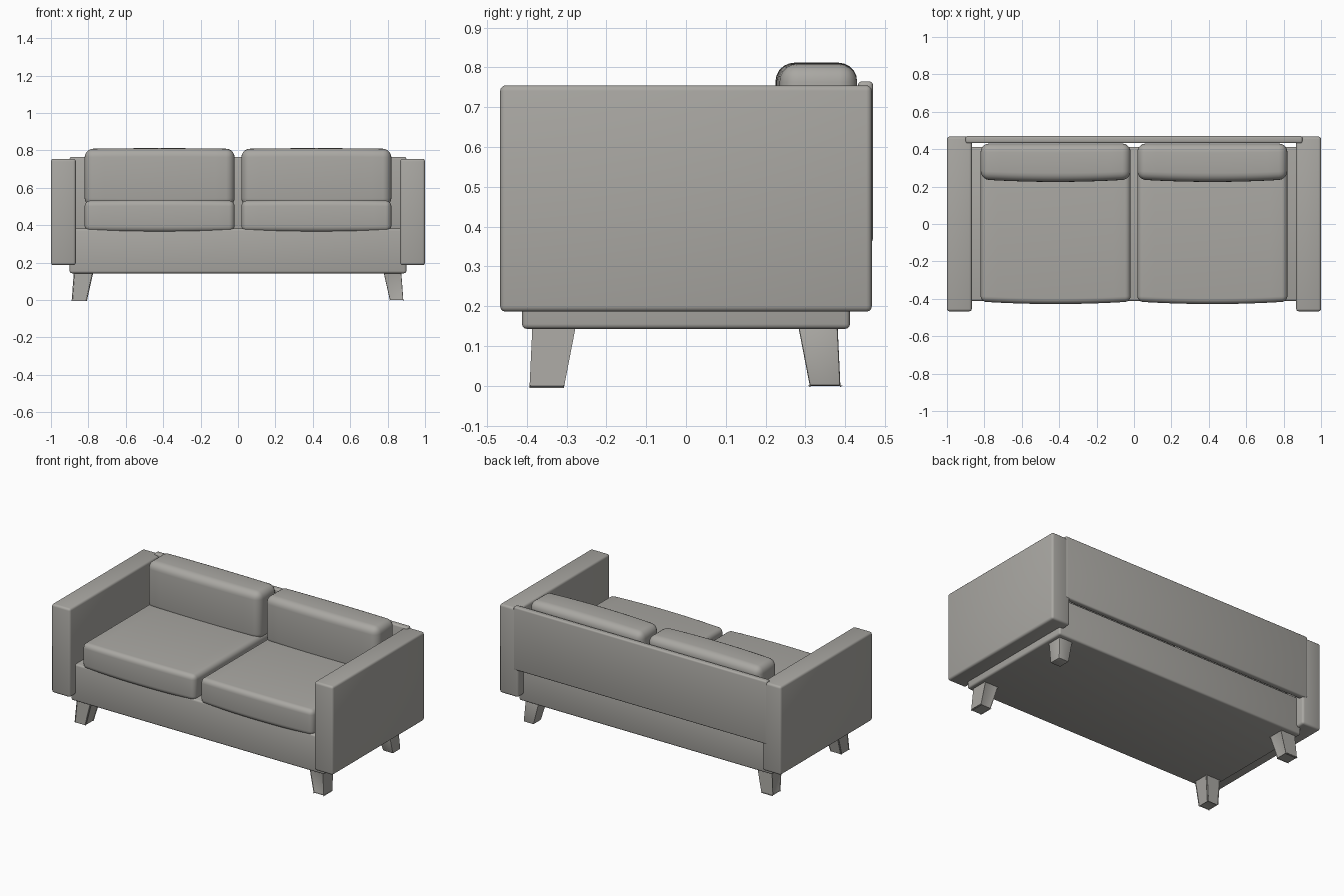
import bpy, bmesh
from mathutils import Vector

if "Cube" in bpy.data.objects:
    bpy.data.objects.remove(bpy.data.objects["Cube"])

fabric = bpy.data.materials.new("warm_grey")
fabric.diffuse_color = (0.40, 0.39, 0.365, 1)
fabric.use_nodes = True
fabric.node_tree.nodes["Principled BSDF"].inputs["Base Color"].default_value = fabric.diffuse_color


def finish(name, bm):
    bmesh.ops.recalc_face_normals(bm, faces=bm.faces)
    mesh = bpy.data.meshes.new(name)
    bm.to_mesh(mesh)
    bm.free()
    mesh.materials.append(fabric)
    obj = bpy.data.objects.new(name, mesh)
    bpy.context.collection.objects.link(obj)
    bpy.ops.object.select_all(action='DESELECT')
    bpy.context.view_layer.objects.active = obj
    obj.select_set(True)
    bpy.ops.object.shade_smooth_by_angle(angle=0.6)
    return obj


def box(lo, hi, radius, segments):
    """Rounded box between two corners."""
    bm = bmesh.new()
    bmesh.ops.create_cube(bm, size=1)
    for v in bm.verts:
        v.co = Vector([(a + b) / 2 + c * (b - a) for a, b, c in zip(lo, hi, v.co)])
    bmesh.ops.bevel(bm, geom=bm.edges[:], offset=radius, segments=segments,
                    profile=0.5, affect='EDGES', clamp_overlap=True)
    return bm


def cushion(name, lo, hi, radius, front, crown):
    """Rounded box, bowed out across its width at the front, top and bottom."""
    bm = box(lo, hi, radius, 5)
    cx, hx = (lo[0] + hi[0]) / 2, (hi[0] - lo[0]) / 2
    cz, hz = (lo[2] + hi[2]) / 2, (hi[2] - lo[2]) / 2
    for i in range(1, 12):
        x = lo[0] + radius + (2 * hx - 2 * radius) * i / 12
        bmesh.ops.bisect_plane(bm, geom=bm.verts[:] + bm.edges[:] + bm.faces[:],
                               plane_co=(x, 0, 0), plane_no=(1, 0, 0))
    for v in bm.verts:
        t = 1 - ((v.co.x - cx) / hx) ** 2
        v.co.y -= front * t * (hi[1] - v.co.y) / (hi[1] - lo[1])
        v.co.z += crown * t * (v.co.z - cz) / hz
    finish(name, bm)


def leg(name, sx, sy):
    """Square leg tapering downwards, splayed to its outer corner."""
    bm = bmesh.new()
    bmesh.ops.create_cube(bm, size=1)
    for v in bm.verts:
        top = v.co.z > 0
        xs = (0.778, 0.873) if top else (0.812, 0.884)
        ys = (0.282, 0.381) if top else (0.311, 0.388)
        v.co = (sx * xs[v.co.x > 0], sy * ys[v.co.y > 0], 0.15 if top else 0)
    bmesh.ops.bevel(bm, geom=bm.edges[:], offset=0.005, segments=2,
                    profile=0.5, affect='EDGES')
    finish(name, bm)


# frame
finish("base", box((-0.90, -0.412, 0.143), (0.90, 0.412, 0.382), 0.012, 3))
finish("back_panel", box((-0.90, 0.432, 0.36), (0.90, 0.47, 0.765), 0.010, 3))

# mirrored arms, cushions and legs
for s, side in ((-1, "left"), (1, "right")):
    x0, x1 = sorted((s * 0.867, s * 1.0))
    finish(side + "_arm", box((x0, -0.467, 0.186), (x1, 0.467, 0.755), 0.014, 3))
    x0, x1 = sorted((s * 0.018, s * 0.82))
    cushion(side + "_seat_cushion", (x0, -0.415, 0.367), (x1, 0.405, 0.531),
            0.03, 0.013, 0.004)
    cushion(side + "_back_cushion", (x0, 0.238, 0.50), (x1, 0.43, 0.808),
            0.045, 0.013, 0.004)
    for t, end in ((-1, "front"), (1, "back")):
        leg(f"{end}_{side}_leg", s, t)
